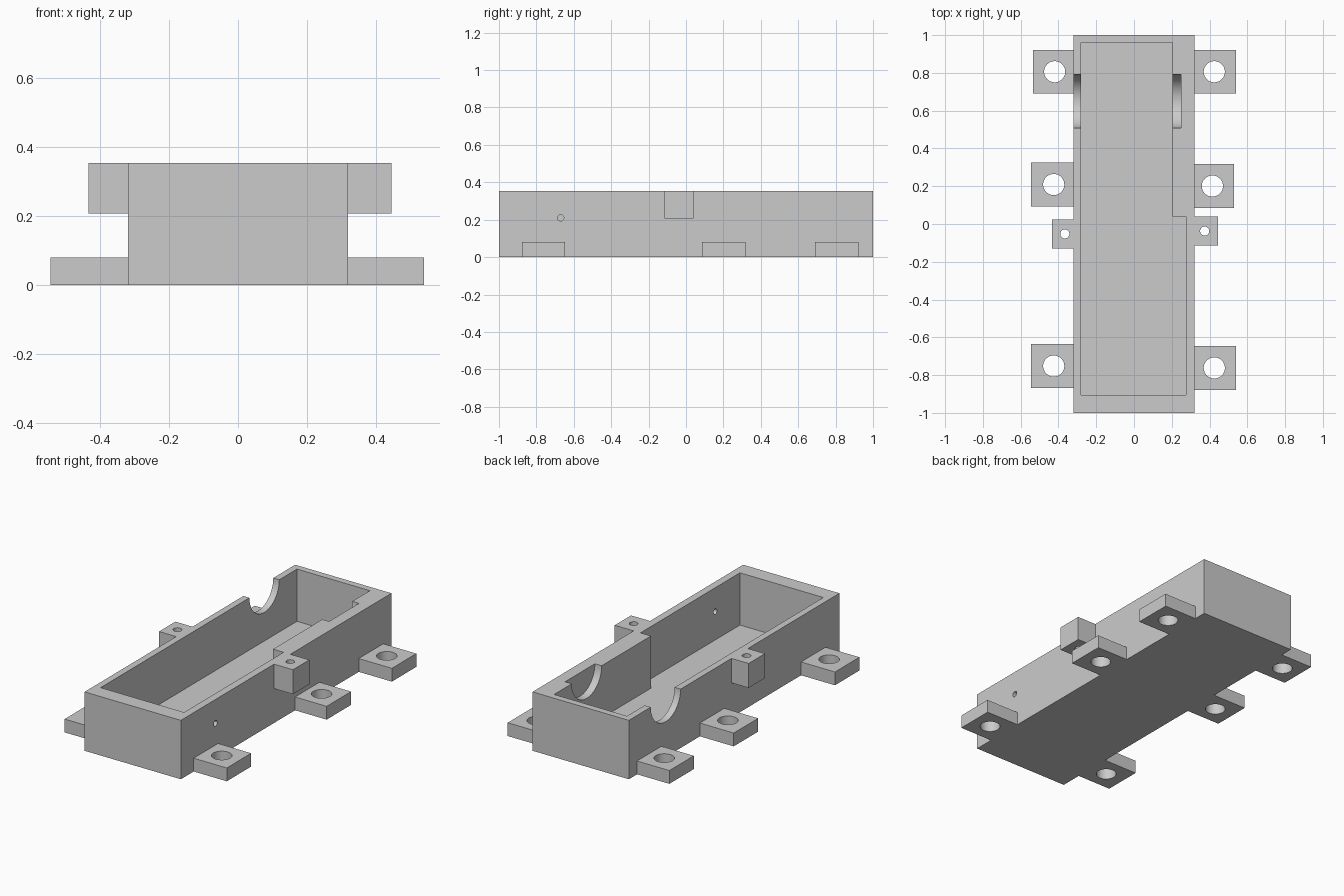
import bpy
import bmesh
from math import pi
from mathutils import Matrix, Vector

old = bpy.data.objects.get("Cube")
if old:
    bpy.data.objects.remove(old, do_unlink=True)

grey = bpy.data.materials.new("plain grey")
grey.use_nodes = True
grey.diffuse_color = (0.6, 0.6, 0.6, 1)
grey.node_tree.nodes["Principled BSDF"].inputs["Base Color"].default_value = (0.6, 0.6, 0.6, 1)

HEIGHT = 0.354
HALF_W = 0.32


def finish(bm, name):
    mesh = bpy.data.meshes.new(name)
    bm.to_mesh(mesh)
    bm.free()
    mesh.materials.append(grey)
    obj = bpy.data.objects.new(name, mesh)
    bpy.context.collection.objects.link(obj)
    return obj


def box(name, lo, hi):
    lo, hi = Vector(lo), Vector(hi)
    bm = bmesh.new()
    bmesh.ops.create_cube(bm, size=1, matrix=Matrix.Translation((lo + hi) / 2)
                          @ Matrix.Diagonal((*(hi - lo), 1)))
    return finish(bm, name)


def cylinder(name, centre, radius, length, axis="Z"):
    bm = bmesh.new()
    turn = Matrix.Rotation(pi / 2, 4, "Y") if axis == "X" else Matrix()
    bmesh.ops.create_cone(bm, cap_ends=True, segments=48, radius1=radius, radius2=radius,
                          depth=length, matrix=Matrix.Translation(centre) @ turn)
    return finish(bm, name)


def cut(target, cutter):
    cutter.hide_render = True
    mod = target.modifiers.new("cut", "BOOLEAN")
    mod.operation = "DIFFERENCE"
    mod.solver = "EXACT"
    mod.object = cutter
    bpy.ops.object.select_all(action="DESELECT")
    bpy.context.view_layer.objects.active = target
    target.select_set(True)
    bpy.ops.object.modifier_apply(modifier=mod.name)
    bpy.data.objects.remove(cutter, do_unlink=True)


def smooth(obj):
    bpy.ops.object.select_all(action="DESELECT")
    bpy.context.view_layer.objects.active = obj
    obj.select_set(True)
    bpy.ops.object.shade_smooth_by_angle(angle=pi / 6)


# Open tray with a cavity that narrows towards the back
tray = box("tray", (-HALF_W, -1, 0), (HALF_W, 1, HEIGHT))
bm = bmesh.new()
outline = [(-0.28, -0.905), (0.275, -0.905), (0.275, 0.04),
           (0.205, 0.04), (0.205, 0.96), (-0.28, 0.96)]
floor = bm.faces.new([bm.verts.new((x, y, 0.04)) for x, y in outline])
top = bmesh.ops.extrude_face_region(bm, geom=[floor])["geom"]
bmesh.ops.translate(bm, vec=(0, 0, 0.5),
                    verts=[v for v in top if isinstance(v, bmesh.types.BMVert)])
bmesh.ops.recalc_face_normals(bm, faces=bm.faces)
cut(tray, finish(bm, "cavity_cutter"))

# Round bearing notches: open through one wall, blind in the thick wall
cut(tray, cylinder("notch_cutter", (-0.075, 0.65, HEIGHT), 0.142, 0.65, "X"))

# Pin hole through the side wall
cut(tray, cylinder("pin_cutter", (0.3, -0.67, 0.21), 0.017, 0.2, "X"))
smooth(tray)


def lug(name, side, reach, y0, y1, z0, z1, hole_x, radius):
    xs = sorted((side * HALF_W, side * reach))
    part = box(name, (xs[0], y0, z0), (xs[1], y1, z1))
    cut(part, cylinder("hole_cutter", (side * hole_x, (y0 + y1) / 2, z0), radius, 1))
    smooth(part)


# Mounting feet: name, side, reach, front edge, hole position
feet = [("left_back", 1, 0.54, 0.69, 0.425), ("right_back", -1, 0.535, 0.69, 0.42),
        ("left_middle", 1, 0.53, 0.085, 0.415), ("right_middle", -1, 0.545, 0.093, 0.425),
        ("left_front", 1, 0.54, -0.878, 0.425), ("right_front", -1, 0.545, -0.868, 0.425)]
for name, side, reach, y, hole_x in feet:
    lug(name + "_foot", side, reach, y, y + 0.232, 0, 0.08, hole_x, 0.056)

# Small screw lugs at the rim
lug("left_screw_lug", 1, 0.446, -0.115, 0.04, 0.207, HEIGHT, 0.374, 0.024)
lug("right_screw_lug", -1, 0.434, -0.13, 0.025, 0.207, HEIGHT, 0.366, 0.024)
